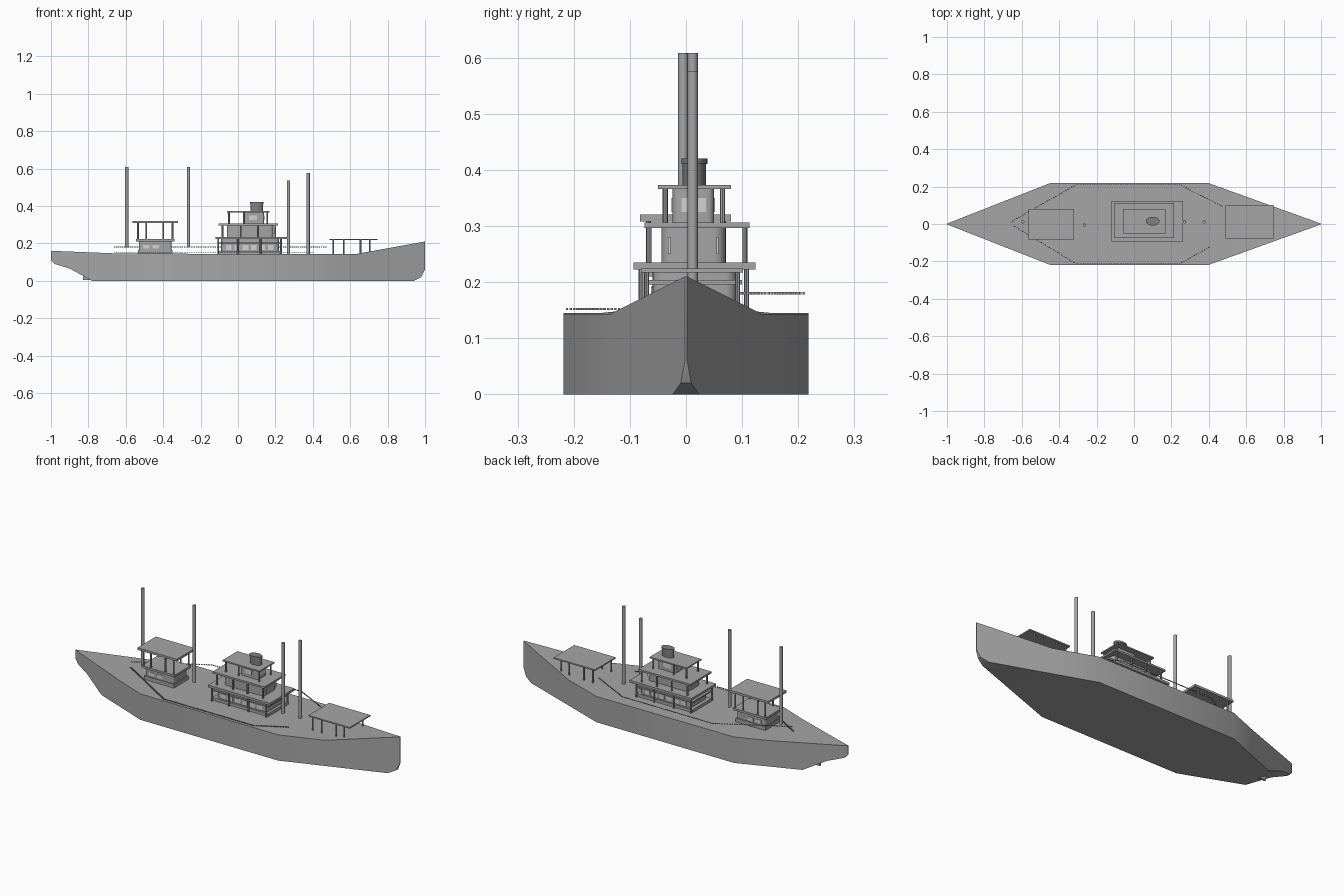
import bpy, bmesh, math
from mathutils import Vector, Matrix

if "Cube" in bpy.data.objects:
    bpy.data.objects.remove(bpy.data.objects["Cube"])


def material(name, v):
    m = bpy.data.materials.new(name)
    m.diffuse_color = (v, v, v, 1)
    m.use_nodes = True
    m.node_tree.nodes["Principled BSDF"].inputs["Base Color"].default_value = m.diffuse_color
    return m


GREY = material("ship_grey", 0.38)
DARK = material("funnel_grey", 0.22)
LIGHT = material("window_light", 0.65)


def finish(name, bm, mat, angle=35):
    bmesh.ops.recalc_face_normals(bm, faces=bm.faces)
    me = bpy.data.meshes.new(name)
    bm.to_mesh(me)
    bm.free()
    ob = bpy.data.objects.new(name, me)
    bpy.context.collection.objects.link(ob)
    me.materials.append(mat)
    bpy.ops.object.select_all(action='DESELECT')
    ob.select_set(True)
    bpy.context.view_layer.objects.active = ob
    bpy.ops.object.shade_smooth_by_angle(angle=math.radians(angle))
    return ob


def add_box(bm, x0, x1, y0, y1, z0, z1):
    mat = Matrix.Translation(((x0 + x1) / 2, (y0 + y1) / 2, (z0 + z1) / 2))
    mat = mat @ Matrix.Diagonal((x1 - x0, y1 - y0, z1 - z0, 1))
    return bmesh.ops.create_cube(bm, size=1, matrix=mat)["verts"]


def box(name, *dims, mat=GREY, round_r=0):
    bm = bmesh.new()
    add_box(bm, *dims)
    if round_r:
        upright = [e for e in bm.edges
                   if abs(e.verts[0].co.z - e.verts[1].co.z) > 1e-4]
        bmesh.ops.bevel(bm, geom=upright, offset=round_r, segments=4,
                        profile=0.5, affect='EDGES')
    return finish(name, bm, mat)


def add_rod(bm, x, y, z0, z1, rx, ry=None, n=12):
    mat = Matrix.Translation((x, y, (z0 + z1) / 2)) @ Matrix.Diagonal((rx, ry or rx, 1, 1))
    bmesh.ops.create_cone(bm, cap_ends=True, segments=n, radius1=1, radius2=1,
                          depth=z1 - z0, matrix=mat)


def posts(name, xs, ys, z0, z1, r=0.0045):
    bm = bmesh.new()
    for x in xs:
        for y in ys:
            add_rod(bm, x, y, z0, z1, r, n=8)
    finish(name, bm, GREY)


def windows(name, xs, w, y0, y1, z0, z1):
    # thin plates on both long walls
    bm = bmesh.new()
    for x in xs:
        for y in (y0, y1):
            add_box(bm, x - w / 2, x + w / 2, y - 0.002, y + 0.002, z0, z1)
    finish(name, bm, LIGHT)


def lerp(table, x):
    for (xa, a), (xb, b) in zip(table, table[1:]):
        if x <= xb:
            return a + (b - a) * (x - xa) / (xb - xa)
    return table[-1][1]


# Hull: loft of box sections from plan, sheer and keel curves
plan = [(-1, 0.002), (-0.45, 0.218), (0.40, 0.218), (1, 0.002)]
sheer = [(-1, 0.16), (-0.62, 0.145), (0.63, 0.143), (1, 0.21)]
keel = [(-1, 0.11), (-0.98, 0.09), (-0.90, 0.065), (-0.78, 0), (0.94, 0),
        (0.98, 0.02), (1, 0.06)]
stations = sorted({p[0] for t in (plan, sheer, keel) for p in t})
bm = bmesh.new()
rings = []
for x in stations:
    w, t, k = lerp(plan, x), lerp(sheer, x), lerp(keel, x)
    rings.append([bm.verts.new((x, y, z)) for y, z in
                  ((-w, k), (-w, t), (0, t), (w, t), (w, k), (0, k))])
for a, b in zip(rings, rings[1:]):
    for i in range(6):
        j = (i + 1) % 6
        bm.faces.new((a[i], a[j], b[j], b[i]))
bm.faces.new(rings[0])
bm.faces.new(rings[-1])
finish("hull", bm, GREY)

# Rudder under the stern
box("rudder", -0.83, -0.78, -0.005, 0.005, 0.003, 0.05)

# Midship house: three tiers, each with wall, deck slab and posts
box("lower_house", -0.09, 0.22, -0.06, 0.09, 0.14, 0.224, round_r=0.02)
box("lower_house_skirt", -0.11, 0.235, -0.07, 0.10, 0.14, 0.160)
box("lower_house_rail", -0.11, 0.235, -0.07, 0.10, 0.196, 0.204)
box("lower_roof", -0.12, 0.262, -0.094, 0.124, 0.222, 0.235)
posts("lower_posts", (-0.105, 0.0, 0.12, 0.23), (-0.08, 0.108), 0.14, 0.224)
windows("lower_windows", [-0.05 + i * 0.045 for i in range(6)], 0.03,
        -0.06, 0.09, 0.165, 0.19)
box("middle_house", -0.06, 0.19, -0.044, 0.07, 0.234, 0.298, round_r=0.02)
box("middle_roof", -0.105, 0.214, -0.074, 0.113, 0.296, 0.306)
posts("middle_posts", (-0.083, 0.015, 0.105, 0.2), (-0.066, 0.105), 0.234, 0.298)
windows("middle_windows", (0.19,), 0.012, -0.03, 0.056, 0.25, 0.28)
box("wheelhouse", 0.03, 0.14, -0.024, 0.05, 0.305, 0.368, round_r=0.012)
box("wheelhouse_roof", -0.06, 0.168, -0.05, 0.08, 0.366, 0.373)
posts("wheelhouse_posts", (-0.048, 0.03, 0.157), (-0.037, 0.065), 0.305, 0.368)
windows("wheelhouse_windows", (0.08,), 0.045, -0.024, 0.05, 0.325, 0.35)
bm = bmesh.new()
for x in (0.03, 0.14):
    add_box(bm, x - 0.002, x + 0.002, -0.008, 0.036, 0.325, 0.35)
finish("wheelhouse_end_windows", bm, LIGHT)

# Funnel with raised rim
bm = bmesh.new()
add_rod(bm, 0.10, 0.015, 0.37, 0.412, 0.034, 0.021, 32)
add_rod(bm, 0.10, 0.015, 0.41, 0.42, 0.037, 0.023, 32)
finish("funnel", bm, DARK)

# Aft house with open upper deck
box("aft_house", -0.53, -0.355, -0.06, 0.06, 0.14, 0.21, round_r=0.012)
box("aft_house_skirt", -0.535, -0.35, -0.065, 0.065, 0.14, 0.165)
box("aft_deck", -0.545, -0.34, -0.073, 0.073, 0.21, 0.222)
box("aft_roof", -0.563, -0.32, -0.082, 0.08, 0.308, 0.32)
posts("aft_posts", (-0.535, -0.49, -0.40, -0.35), (-0.067, 0.067), 0.22, 0.31)
windows("aft_windows", (-0.49, -0.44), 0.035, -0.06, 0.06, 0.172, 0.192)

# Fore canopy
box("canopy", 0.49, 0.745, -0.08, 0.102, 0.217, 0.224)
posts("canopy_posts", (0.51, 0.565, 0.655, 0.705), (-0.07, 0.092), 0.14, 0.22)

# Masts
for i, (x, y, z0, z1) in enumerate(((-0.595, 0.012, 0.178, 0.608),
                                    (-0.265, -0.005, 0.178, 0.608),
                                    (0.27, 0.012, 0.14, 0.535),
                                    (0.375, 0.012, 0.14, 0.575))):
    bm = bmesh.new()
    add_rod(bm, x, y, z0, z1, 0.009, n=16)
    finish(f"mast_{i + 1}", bm, GREY)


# Beaded rails along both sides
def rail(name, path, z):
    bm = bmesh.new()
    for a, b in zip(path, path[1:]):
        a, b = Vector(a), Vector(b)
        n = int((b - a).length / 0.0125)
        for i in range(n):
            p = a.lerp(b, i / n)
            add_box(bm, p.x - 0.004, p.x + 0.004, p.y - 0.002, p.y + 0.002,
                    z - 0.002, z + 0.002)
    finish(name, bm, GREY)


rail("port_rail", [(-0.66, 0.01), (-0.31, 0.21), (0.245, 0.21), (0.48, 0.09)], 0.18)
rail("starboard_rail", [(-0.66, 0.0), (-0.31, -0.212), (0.245, -0.212), (0.41, -0.12)], 0.152)
